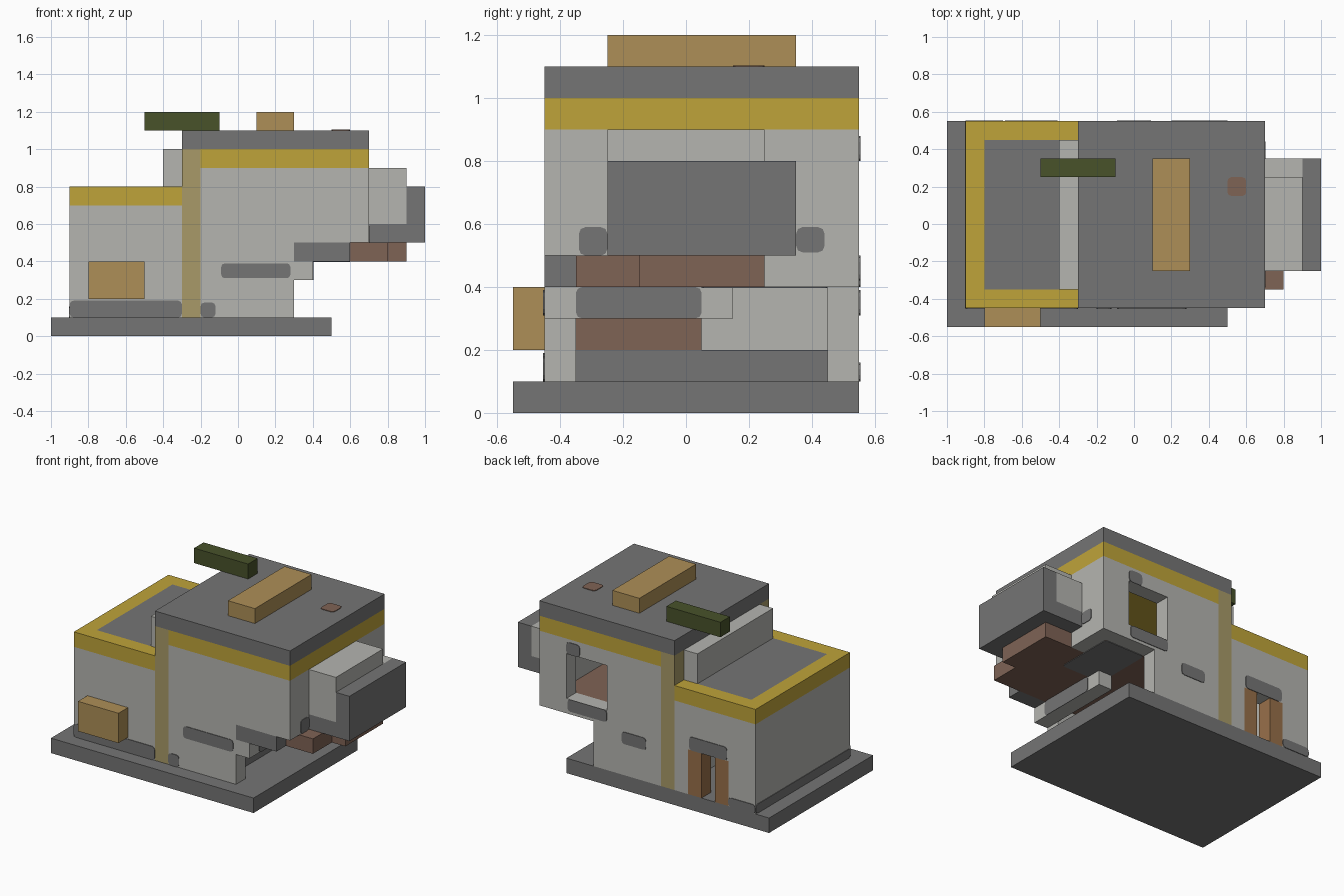
import bpy
import bmesh
from mathutils import Vector

if "Cube" in bpy.data.objects:
    bpy.data.objects.remove(bpy.data.objects["Cube"], do_unlink=True)

CELL = 0.1
ORIGIN = Vector((-1, -0.55, 0))


def make_material(name, hex_colour):
    """Flat material from an sRGB hex colour, stored as linear values."""
    srgb = [int(hex_colour[i:i + 2], 16) / 255 for i in (0, 2, 4)]
    linear = [((c + 0.055) / 1.055) ** 2.4 for c in srgb] + [1]
    material = bpy.data.materials.new(name)
    material.use_nodes = True
    material.diffuse_color = linear
    shader = material.node_tree.nodes["Principled BSDF"]
    shader.inputs["Base Color"].default_value = linear
    shader.inputs["Roughness"].default_value = 1
    return material


concrete = make_material("dark_concrete", "757575")
plaster = make_material("pale_plaster", "b5b5b0")
yellow = make_material("yellow_trim", "bfa43a")
ochre = make_material("faded_pillar", "a89a68")
crate = make_material("crate_tan", "ae8f57")
floorboard = make_material("brown_floorboard", "7f6355")
door_wood = make_material("door_wood", "98704a")
olive = make_material("olive_green", "48522a")


def box(name, material, x, y, z, round_axis=None):
    """Box spanning three (low, high) ranges measured in grid cells."""
    spans = [sorted(span) for span in (x, y, z)]
    bm = bmesh.new()
    bmesh.ops.create_cube(bm, size=1)
    for vert in bm.verts:
        cell = Vector([s[0] if c < 0 else s[1] for c, s in zip(vert.co, spans)])
        vert.co = ORIGIN + cell * CELL
    if round_axis is not None:
        edges = [e for e in bm.edges
                 if abs((e.verts[0].co - e.verts[1].co).normalized()[round_axis]) > 0.9]
        bmesh.ops.bevel(bm, geom=edges, offset=0.02, segments=2,
                        profile=0.5, affect="EDGES")
    mesh = bpy.data.meshes.new(name)
    bm.to_mesh(mesh)
    bm.free()
    mesh.materials.append(material)
    obj = bpy.data.objects.new(name, mesh)
    bpy.context.collection.objects.link(obj)
    return obj


def stain(name, material, axis, plane, side, first, second):
    """Thin rounded plate lying on a wall, roof or underside."""
    spans = [first, second]
    spans.insert(axis, (plane, plane + side * 0.04))
    box(name, material, *spans, round_axis=axis)


FRONT, BACK, INNER, DEPTH = (1, 2), (10, 11), (2, 10), (1, 11)

# Ground slab
box("ground_slab", concrete, (0, 15), (0, 11), (0, 1))

# Low room
box("low_front_wall", plaster, (1, 7), FRONT, (1, 7))
box("low_side_wall", plaster, (1, 2), INNER, (1, 7))
box("low_back_wall_outer", plaster, (1, 3), BACK, (1, 4))
box("low_back_wall_inner", plaster, (6, 7), BACK, (1, 4))
box("low_back_wall_top", plaster, (1, 7), BACK, (4, 7))
for name, x in (("left", (5, 6)), ("right", (3, 4))):
    box("door_panel_" + name, door_wood, x, BACK, (1, 4))
box("low_roof", concrete, (2, 7), INNER, (7, 8))
box("low_trim_side", yellow, (1, 2), DEPTH, (7, 8))
for name, y in (("front", FRONT), ("back", BACK)):
    box("low_trim_" + name, yellow, (2, 7), y, (7, 8))
    box("corner_pillar_" + name, ochre, (7, 8), y, (1, 10))
box("dividing_wall", plaster, (7, 8), INNER, (1, 10))
box("roof_parapet", plaster, (6, 7), INNER, (8, 10))

# Tall room walls
box("stem_front_wall", plaster, (8, 13), FRONT, (1, 5))
box("stem_back_wall", plaster, (8, 13), BACK, (1, 4))
box("upper_front_wall", plaster, (8, 17), FRONT, (5, 9))
box("broken_front_edge", concrete, (13, 16), FRONT, (4, 5))
box("upper_end_wall", plaster, (16, 17), INNER, (5, 9))
box("window_wall_outer", plaster, (15, 17), BACK, (4, 9))
box("window_wall_inner", plaster, (8, 12), BACK, (4, 9))
box("window_lintel", plaster, (12, 15), BACK, (8, 9))
box("window_sill", plaster, (12, 15), BACK, (4, 5))
box("upper_trim", yellow, (8, 17), DEPTH, (9, 10))
box("upper_roof", concrete, (7, 17), DEPTH, (10, 11))

# Upper floor and broken remains below it
box("floor_front", floorboard, (8, 18), (2, 4), (4, 5))
box("floor_middle", floorboard, (8, 19), (4, 8), (4, 5))
box("floor_back", floorboard, (8, 16), (8, 10), (4, 5))
box("floor_end_beam", plaster, (16, 17), (8, 10), (4, 5))
box("broken_ledge", plaster, (13, 14), (1, 7), (3, 4))
box("stem_floor", concrete, (8, 12), INNER, (1, 2))
box("stem_bench", floorboard, (8, 12), (2, 6), (2, 3))

# Projecting bay
box("bay_body", plaster, (17, 19), (3, 8), (6, 9))
box("bay_shoulder", plaster, (17, 19), (8, 9), (6, 8))
box("bay_base", concrete, (17, 19), (3, 9), (5, 6))
box("bay_front", concrete, (19, 20), (3, 9), (5, 8))

# Loose items
box("wall_crate", crate, (2, 5), (0, 1), (2, 4))
box("roof_crate", crate, (11, 13), (3, 9), (11, 12))
box("roof_beam", olive, (5, 9), (8, 9), (11, 12))

# Stains and patches
stain("front_base_stain", concrete, 1, 1, -1, (1, 7), (1, 1.9))
stain("stem_base_stain", concrete, 1, 1, -1, (8, 8.8), (1, 1.8))
stain("front_patch", concrete, 1, 1, -1, (9.1, 12.8), (3.1, 3.9))
stain("side_base_stain", concrete, 0, 1, -1, (1, 11), (1, 1.6))
stain("back_base_stain", concrete, 1, 11, 1, (1, 3), (1, 1.6))
stain("back_patch", concrete, 1, 11, 1, (9.1, 10.9), (3.1, 3.9))
stain("door_top_patch", concrete, 1, 11, 1, (3.1, 5.9), (4, 4.9))
stain("window_sill_patch", concrete, 1, 11, 1, (12, 14.9), (4.2, 5))
stain("window_top_patch", concrete, 1, 11, 1, (14, 15), (8, 8.8))
stain("end_patch_front", concrete, 0, 17, 1, (2.1, 3), (5, 5.9))
stain("end_patch_back", concrete, 0, 17, 1, (9, 9.9), (5.1, 5.9))
stain("ledge_patch", concrete, 0, 14, 1, (2, 6), (3, 4))
stain("floor_underside_patch", concrete, 2, 4, -1, (13, 16), (6, 10))
stain("roof_patch", floorboard, 2, 11, 1, (15, 16), (7, 8))
